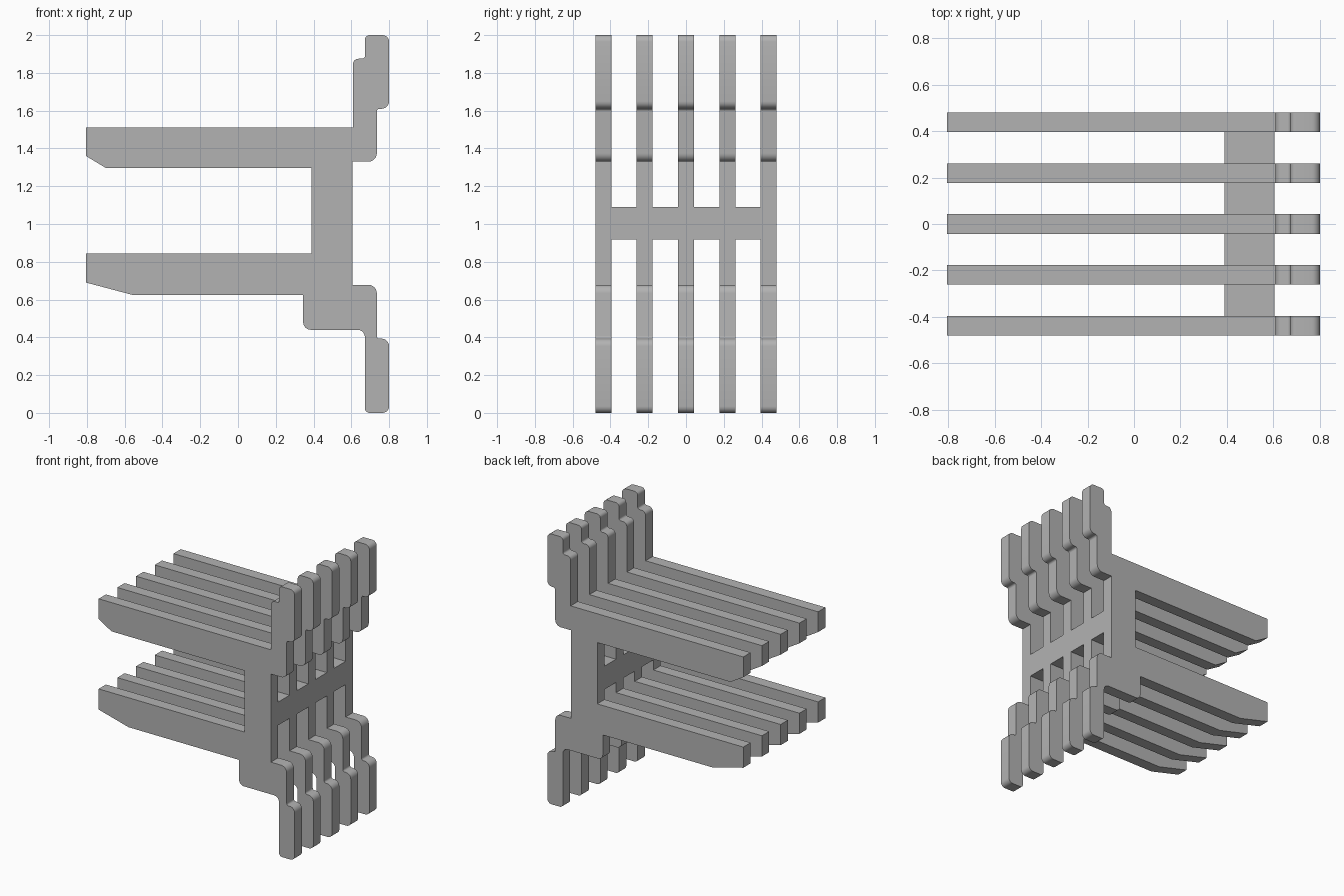
import bpy
import bmesh
import math
from mathutils import Vector

if "Cube" in bpy.data.objects:
    bpy.data.objects.remove(bpy.data.objects["Cube"])

grey = bpy.data.materials.new("mid grey")
grey.use_nodes = True
grey.diffuse_color = (0.45, 0.45, 0.45, 1)
grey.node_tree.nodes["Principled BSDF"].inputs["Base Color"].default_value = grey.diffuse_color

HALF_DEPTH = 0.48
SLAT = 0.085
COUNT = 5
STEPS = 6

# Slat outline: x, z and fillet radius of each corner
CORNERS = [
    (-.805, 1.51, 0), (-.805, 1.36, 0), (-.7, 1.297, 0), (.39, 1.297, 0),
    (.39, .843, 0), (-.805, .843, 0), (-.805, .69, 0), (-.56, .625, 0),
    (.345, .625, 0), (.345, .44, .04), (.672, .44, .04), (.672, 0, .025),
    (.8, 0, .035), (.8, .393, .04), (.735, .393, .015), (.735, .678, .045),
    (.605, .678, 0), (.605, 1.33, 0), (.735, 1.33, .045), (.735, 1.61, .015),
    (.8, 1.61, .04), (.8, 2, .035), (.672, 2, .025), (.672, 1.875, .015),
    (.608, 1.875, .03), (.608, 1.51, 0),
]


def rounded(corners):
    """Replace each square corner that has a radius by an arc."""
    points = []
    for i, (x, z, r) in enumerate(corners):
        here = Vector((x, z))
        if not r:
            points.append(here)
            continue
        a = (Vector(corners[i - 1][:2]) - here).normalized() * r
        b = (Vector(corners[(i + 1) % len(corners)][:2]) - here).normalized() * r
        for k in range(STEPS + 1):
            t = math.pi / 2 * k / STEPS
            points.append(here + a * (1 - math.sin(t)) + b * (1 - math.cos(t)))
    return points


def extrude_outline(name, points, y, depth):
    """Solid plate with an x-z outline, centred on y."""
    bm = bmesh.new()
    face = bm.faces.new([bm.verts.new((p[0], y - depth / 2, p[1])) for p in points])
    out = bmesh.ops.extrude_face_region(bm, geom=[face])
    moved = [v for v in out["geom"] if isinstance(v, bmesh.types.BMVert)]
    bmesh.ops.translate(bm, verts=moved, vec=(0, depth, 0))
    bmesh.ops.recalc_face_normals(bm, faces=bm.faces)
    mesh = bpy.data.meshes.new(name)
    bm.to_mesh(mesh)
    bm.free()
    mesh.materials.append(grey)
    obj = bpy.data.objects.new(name, mesh)
    bpy.context.collection.objects.link(obj)
    bpy.ops.object.select_all(action="DESELECT")
    obj.select_set(True)
    bpy.context.view_layer.objects.active = obj
    bpy.ops.object.shade_smooth_by_angle(angle=math.radians(30))
    return obj


# Five parallel slats
outline = rounded(CORNERS)
pitch = (2 * HALF_DEPTH - SLAT) / (COUNT - 1)
for n in range(COUNT):
    extrude_outline(f"slat_{n + 1}", outline, (n - (COUNT - 1) / 2) * pitch, SLAT)

# Cross bar pieces filling the gaps between the slats
bar = [(.39, .918), (.605, .918), (.605, 1.09), (.39, 1.09)]
for n in range(COUNT - 1):
    extrude_outline(f"cross_bar_{n + 1}", bar, (n - (COUNT - 2) / 2) * pitch, pitch - SLAT)
